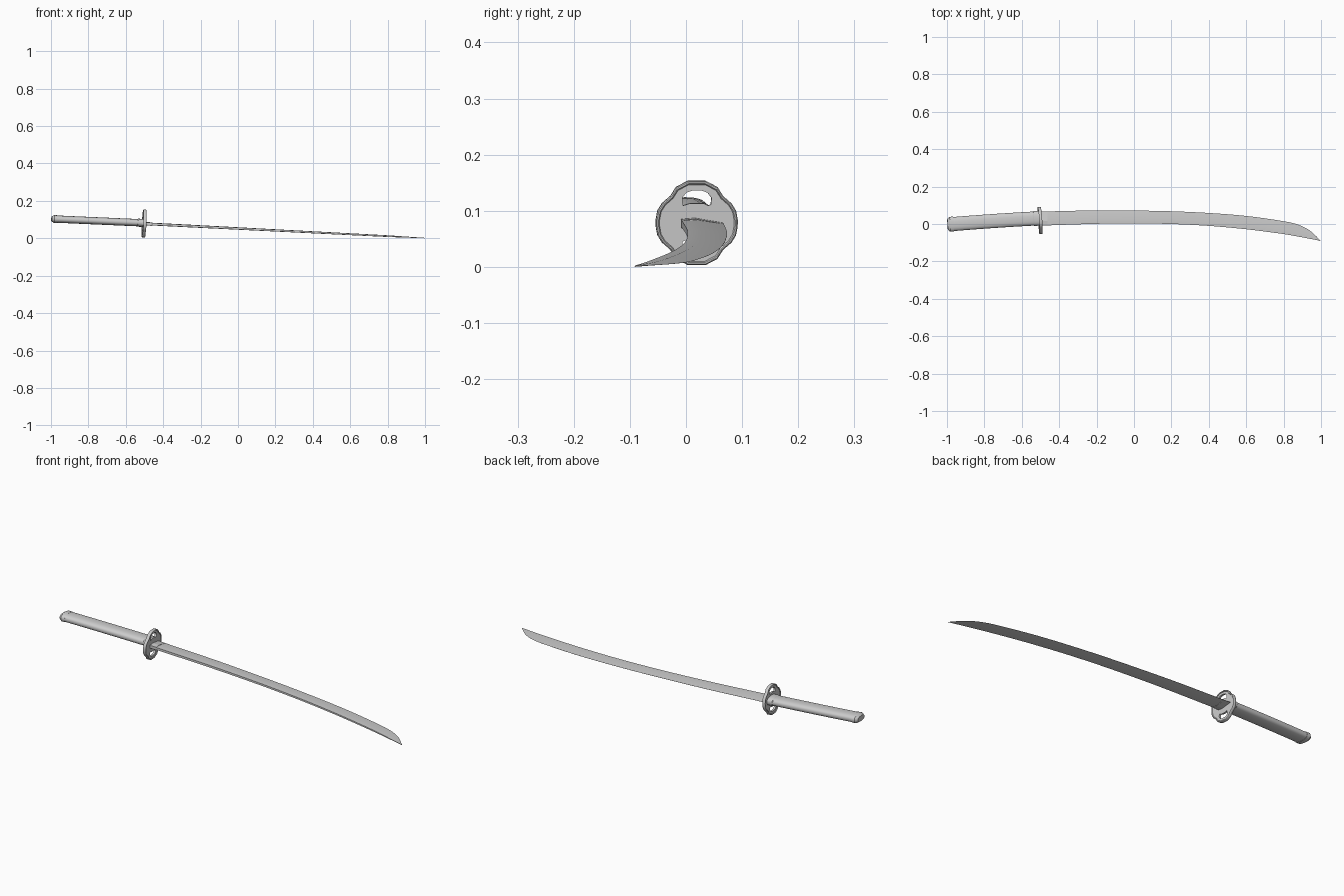
import bpy, bmesh, math
from mathutils import Vector, Matrix

if "Cube" in bpy.data.objects:
    bpy.data.objects.remove(bpy.data.objects["Cube"])


def finish(name, bm, angle=30):
    bmesh.ops.recalc_face_normals(bm, faces=bm.faces)
    me = bpy.data.meshes.new(name)
    bm.to_mesh(me)
    bm.free()
    ob = bpy.data.objects.new(name, me)
    bpy.context.collection.objects.link(ob)
    bpy.context.view_layer.objects.active = ob
    ob.select_set(True)
    bpy.ops.object.shade_smooth_by_angle(angle=math.radians(angle))
    ob.select_set(False)
    return ob


def loft(name, rings, angle=30):
    """Skin a list of equal-length point rings and cap both ends."""
    bm = bmesh.new()
    rows = [[bm.verts.new(p) for p in r] for r in rings]
    n = len(rows[0])
    for a, b in zip(rows, rows[1:]):
        for i in range(n):
            j = (i + 1) % n
            bm.faces.new((a[i], a[j], b[j], b[i]))
    bm.faces.new(rows[0])
    bm.faces.new(rows[-1])
    return finish(name, bm, angle)


# Frame along the handle: tangent, side (wide) and up (thin) directions
T = Vector((1, 0.065, -0.05)).normalized()
U = (Vector((0, 0, 1)) - T * T.z).normalized()
S = U.cross(T)


def handle_ring(x, w, h, n=24, power=0.8):
    """Rounded oval section on the slightly bowed handle axis."""
    k = (x + 1) / 0.5
    c = Vector((x, -0.003 + 0.042 * k - 0.008 * k * k, 0.104 - 0.022 * k))
    pts = []
    for i in range(n):
        a = math.tau * i / n
        ca, sa = math.cos(a), math.sin(a)
        pts.append(c + S * w * math.copysign(abs(ca) ** power, ca)
                   + U * h * math.copysign(abs(sa) ** power, sa))
    return pts


# Grip, end cap and collar
loft("grip", [handle_ring(-0.98 + 0.075 * i, 0.0375, 0.0195) for i in range(7)])
loft("pommel_cap", [handle_ring(x, w, h) for x, w, h in
                    ((-0.997, 0.029, 0.013), (-0.984, 0.040, 0.021), (-0.965, 0.0395, 0.0205))])
loft("grip_collar", [handle_ring(x, w, h) for x, w, h in
                     ((-0.538, 0.0375, 0.0195), (-0.535, 0.0395, 0.0215), (-0.508, 0.0395, 0.0215))])

# Guard: lobed outline mirrored into four quarters, with two openings
quarter = [(0.073, 0.006), (0.070, 0.022), (0.062, 0.035),
           (0.047, 0.048), (0.037, 0.064), (0.016, 0.075)]
half = quarter + [(-x, y) for x, y in reversed(quarter)]
outline = half + [(-x, -y) for x, y in half]
inner = [(x * 0.91, y * 0.91) for x, y in outline]
opening = [(-0.025, 0.031), (-0.012, 0.035), (0.012, 0.035), (0.020, 0.031), (0.025, 0.033),
           (0.026, 0.045), (0.019, 0.054), (0.008, 0.058), (-0.008, 0.058),
           (-0.019, 0.054), (-0.026, 0.045)]
opening_low = [(-x, -y) for x, y in opening]
guard_frame = Matrix((S, U, T)).transposed().to_4x4()
guard_frame.translation = Vector((-0.502, 0.019, 0.0785))


def guard_plate(name, loops, depth, bevel):
    cu = bpy.data.curves.new(name, 'CURVE')
    cu.dimensions = '2D'
    cu.fill_mode = 'BOTH'
    cu.extrude = depth
    cu.bevel_depth = bevel
    cu.bevel_resolution = 0
    cu.offset = -bevel
    for pts in loops:
        sp = cu.splines.new('POLY')
        sp.points.add(len(pts) - 1)
        for p, (x, y) in zip(sp.points, pts):
            p.co = (x, y, 0, 1)
        sp.use_cyclic_u = True
    ob = bpy.data.objects.new(name, cu)
    ob.matrix_world = guard_frame
    bpy.context.collection.objects.link(ob)


guard_plate("guard_plate", [inner, opening, opening_low], 0.005, 0)
guard_plate("guard_rim", [outline, inner], 0.006, 0.002)


def sample(keys, t):
    """Smooth (Catmull-Rom) interpolation of 2D key points."""
    n = len(keys) - 1
    i = min(int(t * n), n - 1)
    f = t * n - i
    p0, p1, p2, p3 = (Vector(keys[min(max(i + d, 0), n)]) for d in (-1, 0, 1, 2))
    return 0.5 * (2 * p1 + (p2 - p0) * f + (2 * p0 - 5 * p1 + 4 * p2 - p3) * f * f
                  + (3 * p1 - p0 - 3 * p2 + p3) * f ** 3)


# Blade: back edge and cutting edge in plan, meeting at the point
back = [(-0.51, -0.009), (-0.2, 0.001), (0, 0.003), (0.2, 0.000), (0.4, -0.010),
        (0.6, -0.028), (0.78, -0.051), (0.86, -0.064), (0.93, -0.077), (0.998, -0.0905)]
edge = [(-0.51, 0.066), (-0.2, 0.073), (0, 0.072), (0.2, 0.068), (0.4, 0.059),
        (0.6, 0.043), (0.78, 0.018), (0.87, -0.001), (0.94, -0.035), (1.0, -0.0915)]


def blade_ring(t, grow=1.0, across=1.0):
    b, e = sample(back, t), sample(edge, t)
    thick = (0.0075 - 0.0045 * t) * (1 if t < 0.7 else 1 - 0.6 * (t - 0.7) / 0.3) * grow
    ring = []
    for w, h in ((0, 0.8), (0.33, 1), (1, 0.04), (1, -0.04), (0.33, -1), (0, -0.8)):
        p = b.lerp(e, 0.5 + (w - 0.5) * across)
        ring.append((p.x, p.y, 0.0525 - 0.0511 * p.x + h * thick))
    return ring


loft("blade", [blade_ring(i / 36) for i in range(37)], 12)

# Short collar gripping the blade root
loft("blade_collar", [blade_ring(t, 1.25, 1.02) for t in (0.0, 0.012, 0.024)], 12)
